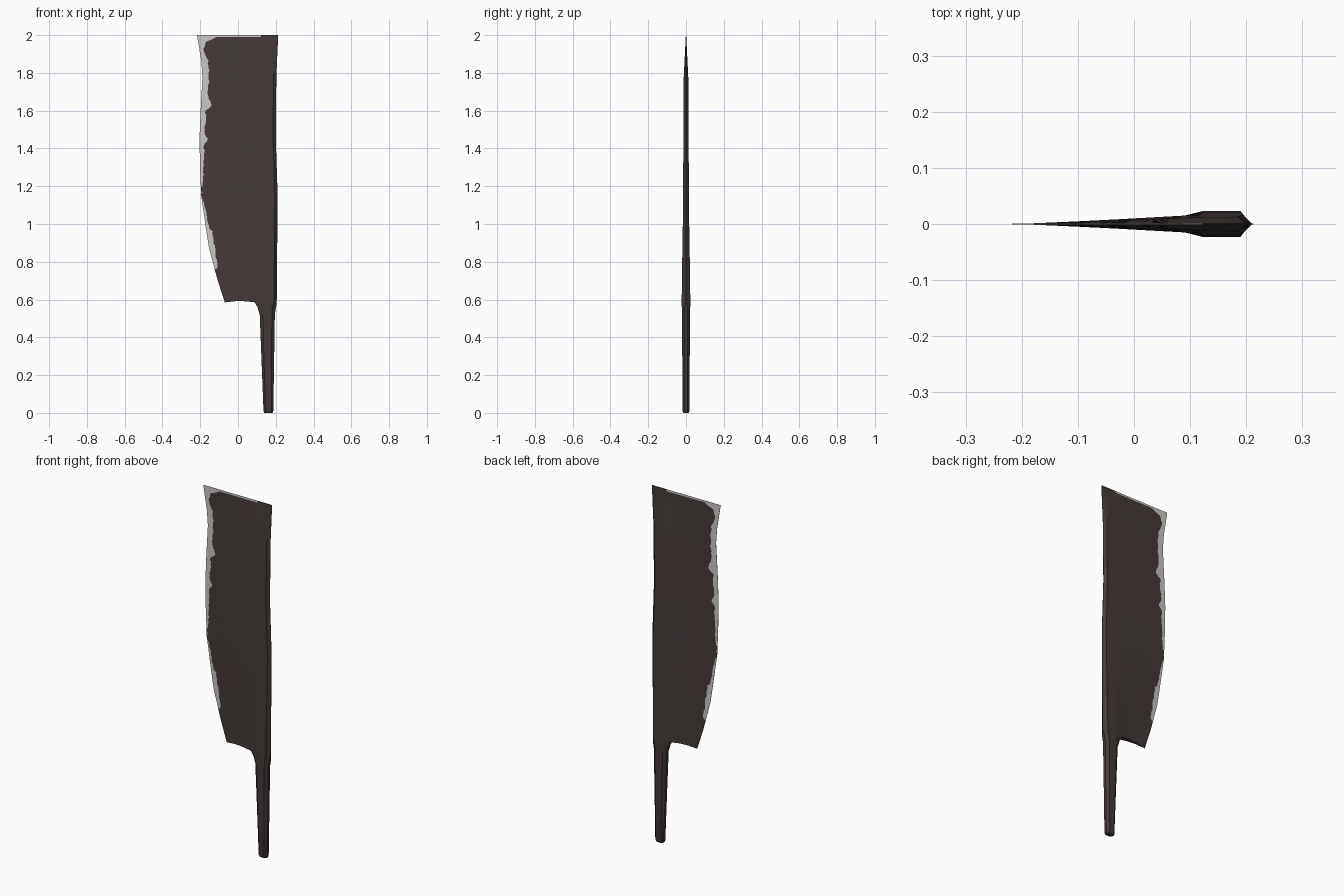
import bpy, bmesh, math, random

if "Cube" in bpy.data.objects:
    bpy.data.objects.remove(bpy.data.objects["Cube"])

random.seed(4)


def lerp_table(table, z):
    """Piecewise linear lookup in (z, value) pairs."""
    for (z0, a), (z1, b) in zip(table, table[1:]):
        if z <= z1:
            return a + (b - a) * max(0, z - z0) / (z1 - z0)
    return table[-1][1]


def material(name, rgb):
    m = bpy.data.materials.new(name)
    m.diffuse_color = (*rgb, 1)
    m.use_nodes = True
    m.node_tree.nodes["Principled BSDF"].inputs["Base Color"].default_value = m.diffuse_color
    return m


# Outlines of the cutting edge, spine, worn boundary and spine half thickness
EDGE = [(.585, -.07), (.7, -.107), (.87, -.153), (1.0, -.173), (1.15, -.195), (1.3, -.201),
        (1.45, -.204), (1.6, -.198), (1.78, -.188), (1.86, -.194), (2.0, -.217)]
SPINE = [(0, .183), (.01, .187), (.52, .195), (.585, .205), (1.15, .21), (1.45, .2),
         (1.78, .203), (2.0, .213)]
WORN = [(.585, -.07), (.74, -.117), (.78, -.11), (.86, -.121), (.94, -.134), (.96, -.132),
        (.98, -.155), (1.1, -.178), (1.15, -.191), (1.22, -.186), (1.35, -.18), (1.42, -.178),
        (1.45, -.16), (1.48, -.176), (1.6, -.17), (1.63, -.138), (1.67, -.16), (1.8, -.152),
        (1.86, -.158), (1.93, -.182), (1.965, -.165), (1.985, -.12), (2.0, -.1)]
TANG_LEFT = [(0, .139), (.01, .135), (.52, .115), (.56, .103), (.585, .09)]
HALF = [(0, .014), (.01, .018), (.5, .021), (.585, .023), (.75, .021), (1.0, .017),
        (1.4, .014), (1.78, .012), (2.0, .001)]
MIN_Y = .0006


def tang_row(z):
    left, right, t = lerp_table(TANG_LEFT, z), lerp_table(SPINE, z), lerp_table(HALF, z)
    shape = [(0, .45), (.2, 1), (.5, 1), (.8, 1), (1, .4)]
    return [(left + (right - left) * f, t * k, z) for f, k in shape]


def blade_row(z, first):
    left, right, t = lerp_table(EDGE, z), lerp_table(SPINE, z), lerp_table(HALF, z)
    worn = max(lerp_table(WORN, z) + random.uniform(-.004, .004), left + .002)
    xs = [left, worn, worn + (.09 - worn) / 3, worn + (.09 - worn) * 2 / 3,
          .09, .122, .16, right - .015, right]
    slope = min(.015, t * .9)
    row = []
    for i, x in enumerate(xs):
        y = slope * (x - left) / (.09 - left) if i < 5 else t
        if i == 8:
            y = MIN_Y
        lift = .007 * math.sin(math.pi * (x - left) / (.09 - left)) if first and i < 5 else 0
        row.append((x, max(y, MIN_Y), z + lift))
    return row


# Rows from the tang foot up to the blade tip
rows = [tang_row(z) for z in (0, .01, .26, .52, .56)]
n_tang = len(rows)
steps = 112
zs = [.585 + (1.99 - .585) * i / steps for i in range(steps + 1)] + [2.0]
rows += [blade_row(z, i == 0) for i, z in enumerate(zs)]

bm = bmesh.new()
front = [[bm.verts.new((x, -y, z)) for x, y, z in r] for r in rows]
back = [[bm.verts.new((x, y, z)) for x, y, z in r] for r in rows]


def skin(grid, flip):
    """Quads between successive rows, aligned at the spine; worn steel along the edge."""
    for j in range(len(grid) - 1):
        lo, hi = grid[j], grid[j + 1]
        for k in range(1, min(len(lo), len(hi))):
            quad = [lo[-k - 1], lo[-k], hi[-k], hi[-k - 1]]
            f = bm.faces.new(quad[::-1] if flip else quad)
            column = len(lo) - k - 1
            is_blade = j >= n_tang
            is_worn = is_blade and column == 0 and lo[1].co.x - lo[0].co.x > .005
            at_tip = j == len(grid) - 2 and column < 5
            f.material_index = 1 if is_worn or at_tip else 0


skin(front, False)
skin(back, True)
# Close the rim between front and back sheets
mate = {a: b for ra, rb in zip(front, back) for a, b in zip(ra, rb)}
for e in [e for e in bm.edges if e.is_boundary and e.verts[0] in mate]:
    a, b = e.verts
    owner = e.link_faces[0].material_index
    bm.faces.new((a, b, mate[b], mate[a])).material_index = owner
bmesh.ops.recalc_face_normals(bm, faces=bm.faces)

mesh = bpy.data.meshes.new("cleaver_blade_and_tang")
bm.to_mesh(mesh)
bm.free()
mesh.materials.append(material("dark_iron", (.058, .042, .040)))
mesh.materials.append(material("worn_steel", (.60, .57, .57)))
blade = bpy.data.objects.new("cleaver_blade_and_tang", mesh)
bpy.context.collection.objects.link(blade)
bpy.context.view_layer.objects.active = blade
blade.select_set(True)
bpy.ops.object.shade_smooth_by_angle(angle=math.radians(30))
